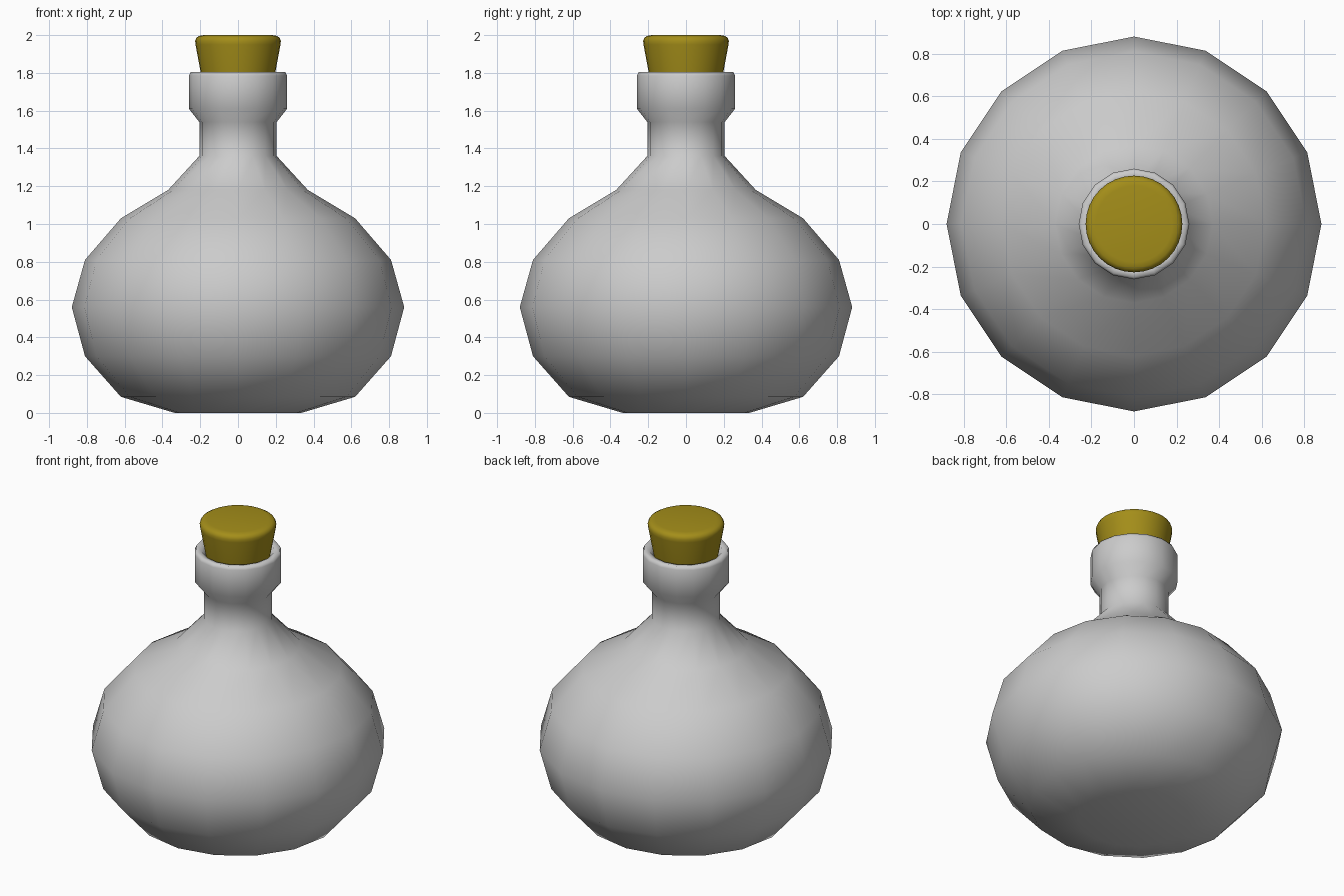
import bpy, bmesh
from math import sin, cos, pi

if "Cube" in bpy.data.objects:
    bpy.data.objects.remove(bpy.data.objects["Cube"])


def lathe(name, profile, sides, smooth_angle=None):
    """Revolve (radius, z) points around z; zero radius makes a pole."""
    bm = bmesh.new()
    rings = []
    for r, z in profile:
        if r == 0:
            rings.append([bm.verts.new((0, 0, z))] * sides)
        else:
            rings.append([bm.verts.new((r * cos(2 * pi * i / sides),
                                        r * sin(2 * pi * i / sides), z))
                          for i in range(sides)])
    for a, b in zip(rings, rings[1:]):
        for i in range(sides):
            j = (i + 1) % sides
            bm.faces.new(dict.fromkeys((a[i], a[j], b[j], b[i])))
    bmesh.ops.recalc_face_normals(bm, faces=bm.faces)
    mesh = bpy.data.meshes.new(name)
    bm.to_mesh(mesh)
    bm.free()
    mesh.shade_smooth()
    obj = bpy.data.objects.new(name, mesh)
    bpy.context.collection.objects.link(obj)
    return obj


# Round flask with narrow neck, thick lip and a plugged throat
lathe("bottle", [
    (0, 0), (0.335, 0), (0.62, 0.085), (0.81, 0.30), (0.88, 0.56),
    (0.81, 0.81), (0.62, 1.03), (0.37, 1.18), (0.205, 1.36),
    (0.205, 1.54), (0.26, 1.61), (0.26, 1.785), (0.25, 1.805),
    (0.215, 1.80), (0.195, 1.77), (0.17, 1.62), (0, 1.62)], 16)

# Tapered stopper with rounded top edge
cork = lathe("cork", [
    (0, 1.63), (0.165, 1.63), (0.197, 1.80), (0.225, 1.95), (0.227, 1.97),
    (0.22, 1.987), (0.205, 1.996), (0.18, 2.0), (0, 2.0)], 32)

mat = bpy.data.materials.new("cork_ochre")
mat.diffuse_color = (0.37, 0.27, 0.01, 1)
mat.use_nodes = True
mat.node_tree.nodes["Principled BSDF"].inputs["Base Color"].default_value = mat.diffuse_color
cork.data.materials.append(mat)
